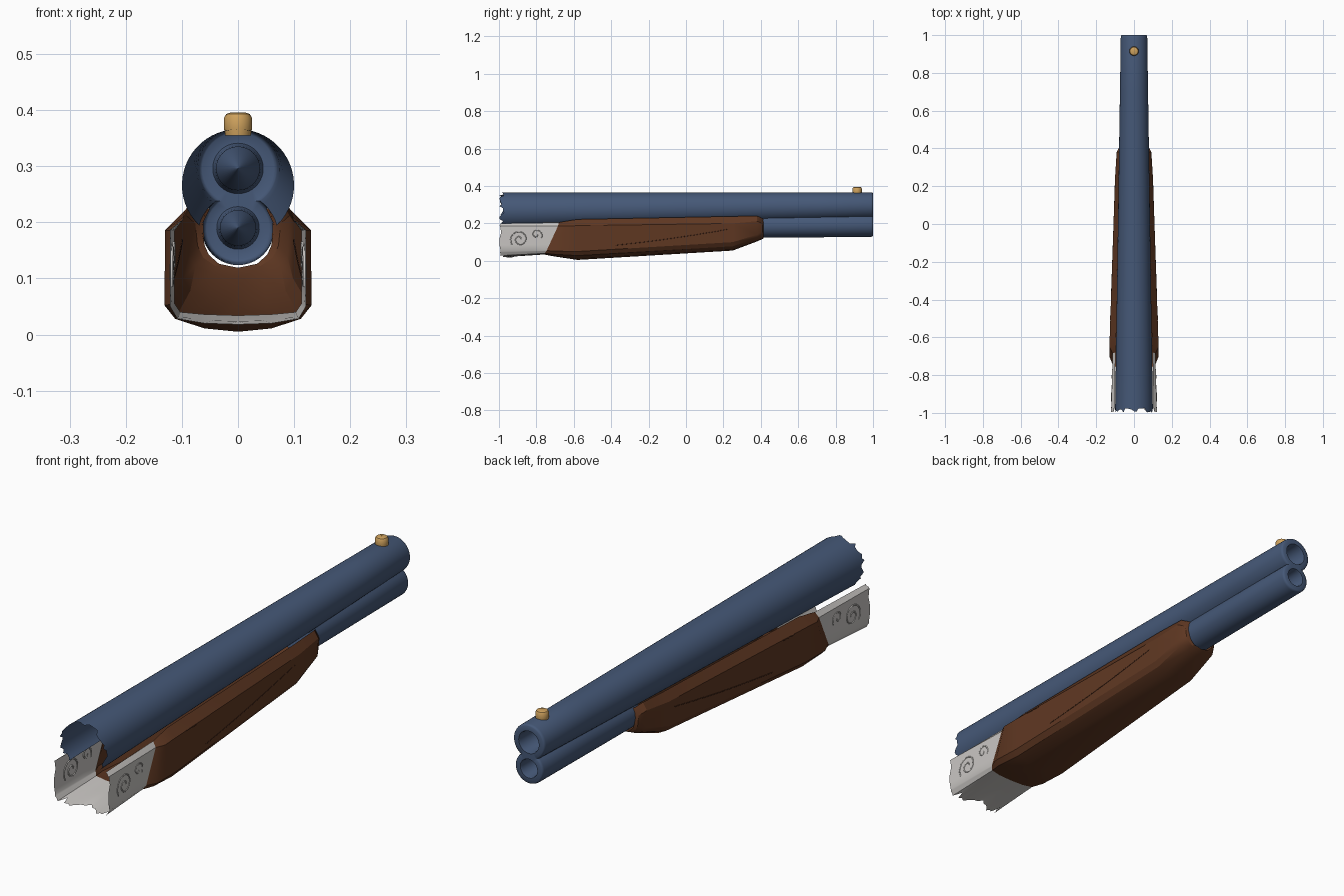
import bpy, bmesh, math, random
from mathutils import Vector

if "Cube" in bpy.data.objects:
    bpy.data.objects.remove(bpy.data.objects["Cube"])

random.seed(4)


def mat(name, rgb):
    m = bpy.data.materials.new(name)
    m.diffuse_color = (*rgb, 1)
    m.use_nodes = True
    m.node_tree.nodes["Principled BSDF"].inputs["Base Color"].default_value = m.diffuse_color
    return m


BLUE = mat("blued_steel", (0.06, 0.098, 0.185))
BROWN = mat("walnut", (0.115, 0.039, 0.016))
DARK = mat("groove_brown", (0.06, 0.02, 0.009))
SILVER = mat("silver", (0.58, 0.56, 0.54))
GOLD = mat("brass", (0.62, 0.36, 0.11))


def finish(name, bm, material, angle=35, mirror=False):
    bmesh.ops.remove_doubles(bm, verts=bm.verts, dist=1e-5)
    bmesh.ops.recalc_face_normals(bm, faces=bm.faces)
    me = bpy.data.meshes.new(name)
    bm.to_mesh(me)
    bm.free()
    me.materials.append(material)
    ob = bpy.data.objects.new(name, me)
    bpy.context.collection.objects.link(ob)
    if mirror:
        mod = ob.modifiers.new("mirror", 'MIRROR')
        mod.merge_threshold = 0.0005
    bpy.context.view_layer.objects.active = ob
    ob.select_set(True)
    bpy.ops.object.shade_smooth_by_angle(angle=math.radians(angle))
    ob.select_set(False)
    return ob


def loft(bm, rows, closed=False):
    """Skin neighbouring rows of points with quads."""
    vs = [[bm.verts.new(p) for p in r] for r in rows]
    for a, b in zip(vs, vs[1:]):
        n = len(a)
        for i in range(n if closed else n - 1):
            j = (i + 1) % n
            bm.faces.new((a[i], a[j], b[j], b[i]))


# ---- barrels: two lobes joined at a waist ----
def lobes(y):
    t = (y + 1) / 2
    r1 = 0.1 - 0.03 * t
    return (0.366 - r1, r1), (0.184 + 0.006 * t, 0.07 - 0.008 * t)


def arcs(y, yy=None, inset=0.0, n=40, m=28):
    """Upper and lower arcs of the barrel pair at station y."""
    yy = y if yy is None else yy
    (z1, r1), (z2, r2) = lobes(y)
    r1, r2, d = r1 - inset, r2 - inset, z1 - z2
    d1 = (d * d + r1 * r1 - r2 * r2) / (2 * d)
    a = math.acos(max(-1, min(1, d1 / r1)))
    b = math.acos(max(-1, min(1, (d - d1) / r2)))
    up = [Vector((r1 * math.sin(s), yy, z1 - r1 * math.cos(s)))
          for s in [a + (2 * math.pi - 2 * a) * i / n for i in range(n + 1)]]
    low = [Vector((r2 * math.sin(s), yy, z2 + r2 * math.cos(s)))
           for s in [b + (2 * math.pi - 2 * b) * i / m for i in range(m + 1)]]
    return up, low


bm = bmesh.new()
stations = [-0.99, -0.95, -0.6, -0.2, 0.2, 0.38, 0.7, 0.99]
ups = [arcs(y)[0] for y in stations]
for p in ups[0]:                       # ragged rear edge
    p.y += random.uniform(-0.01, 0.018)
for p in ups[0][:3] + ups[0][-3:]:
    p.y += 0.01
tips = [arcs(1, 0.997, 0.002), arcs(1, 1.0, 0.006)]
loft(bm, ups + [t[0] for t in tips])
loft(bm, [arcs(y)[1] for y in stations[5:]] + [t[1] for t in tips])

# ---- muzzle faces and blind bores ----
for k, bore in ((0, 0.045), (1, 0.038)):
    zc = lobes(1)[k][0]
    rim = list(tips[1][k])
    chord = [rim[-1].lerp(rim[0], i / 6) for i in range(1, 6)]
    rim += chord
    rows = [rim]
    for y, r in ((1.0, bore), (0.992, bore - 0.003), (0.86, bore - 0.006), (0.78, 0.0005)):
        ring = []
        for p in rim:
            v = Vector((p.x, 0, p.z - zc)).normalized() * r
            ring.append(Vector((v.x, y, zc + v.z)))
        rows.append(ring)
    loft(bm, rows, closed=True)
finish("barrels", bm, BLUE, 40)

# ---- front bead sight ----
bm = bmesh.new()
rows = [[Vector((r * math.cos(i * math.pi / 8), 0.915 + r * math.sin(i * math.pi / 8), z))
         for i in range(16)]
        for r, z in ((0.023, 0.355), (0.025, 0.368), (0.025, 0.386), (0.021, 0.393), (0.012, 0.396), (0.0004, 0.396))]
loft(bm, rows, closed=True)
finish("bead_sight", bm, GOLD)

# ---- wooden fore-end: half sections from top lip to keel, each point (x, y, z) ----
back = [(0.098, -0.68, 0.205), (0.113, -0.685, 0.185), (0.113, -0.745, 0.055),
        (0.103, -0.755, 0.04), (0.06, -0.76, 0.036), (0, -0.76, 0.034)]


def section(y, *xz):
    return [(x, y, z) for x, z in xz]


mid = section(-0.58, (0.094, 0.222), (0.128, 0.188), (0.128, 0.05), (0.112, 0.028), (0.06, 0.011), (0, 0.005))
fore = section(0.25, (0.081, 0.238), (0.1, 0.2), (0.098, 0.1), (0.085, 0.078), (0.05, 0.06), (0, 0.055))
shoulder = [(0.097, -0.655, 0.21), (0.13, -0.65, 0.186), (0.131, -0.70, 0.052),
            (0.114, -0.70, 0.035), (0.06, -0.70, 0.025), (0, -0.70, 0.023)]
front = [section(0.38, (0.074, 0.24), (0.092, 0.212), (0.088, 0.14), (0.076, 0.122), (0.045, 0.108), (0, 0.104)),
         section(0.41, (0.058, 0.226), (0.076, 0.198), (0.072, 0.158), (0.062, 0.137), (0.04, 0.122), (0, 0.117)),
         section(0.415, (0.05, 0.224), (0.062, 0.2), (0.06, 0.16), (0.052, 0.142), (0.034, 0.126), (0, 0.119))]
bm = bmesh.new()
loft(bm, [back, shoulder, mid, fore] + front)
finish("fore_end", bm, BROWN, 30, mirror=True)


# ---- receiver: open channel with a ragged rear edge ----
def dense(profile, n=4):
    pts = [Vector(p) for p in profile]
    return [a.lerp(b, i / n) for a, b in zip(pts, pts[1:]) for i in range(n)] + [pts[-1]]


rear = dense(section(-0.998, (0.105, 0.2), (0.121, 0.187), (0.121, 0.05), (0.108, 0.028), (0.06, 0.02), (0, 0.018)))
nose = dense(back)
rows = [[a.lerp(b, t) for a, b in zip(rear, nose)] for t in (0, 0.35, 0.7, 1)]
for i, p in enumerate(rows[0]):
    p.y += random.uniform(0, 0.012) if i < 13 else random.uniform(0, 0.05)
for p in rows[0][-3:]:
    p.y += 0.03
bm = bmesh.new()
loft(bm, rows)
finish("receiver", bm, SILVER, 35, mirror=True)


# ---- carved lines lying on the side surfaces ----
def line(name, pts, depth, material):
    cu = bpy.data.curves.new(name, 'CURVE')
    cu.dimensions = '3D'
    cu.bevel_depth, cu.bevel_resolution = depth, 1
    sp = cu.splines.new('POLY')
    sp.points.add(len(pts) - 1)
    for q, p in zip(sp.points, pts):
        q.co = (*p, 1)
    cu.materials.append(material)
    bpy.context.collection.objects.link(bpy.data.objects.new(name, cu))


def wood_x(y, z):
    t = (y + 0.58) / 0.83
    zl, zh = 0.05 + 0.05 * t, 0.188 + 0.012 * t
    return 0.128 - 0.028 * t - 0.002 * t * (1 - (z - zl) / (zh - zl))


for side, label in ((1, "right"), (-1, "left")):
    for i, (y0, z0, y1, z1, bow) in enumerate(((-0.38, 0.083, 0.22, 0.168, -0.006), (-0.51, 0.187, -0.44, 0.187, 0))):
        pts = []
        for k in range(13):
            s = k / 12
            y, z = y0 + (y1 - y0) * s, z0 + (z1 - z0) * s + bow * math.sin(s * math.pi)
            pts.append((side * (wood_x(y, z) - 0.0008), y, z))
        line(f"groove_{label}_{i}", pts, 0.0018, DARK)
    # scroll relief on the receiver
    for i, (yc, zc, turn, size) in enumerate(((-0.89, 0.115, 1.6, 0.05), (-0.80, 0.14, -1.1, 0.032))):
        pts = []
        for k in range(33):
            s = k / 32
            a, r = turn * 2 * math.pi * s, size * (0.15 + 0.85 * s)
            y, z = yc + r * math.cos(a), zc + r * math.sin(a)
            pts.append((side * (0.1205 - 0.008 * (y + 1) / 0.28), y, z))
        line(f"scroll_{label}_{i}", pts, 0.003, SILVER)
